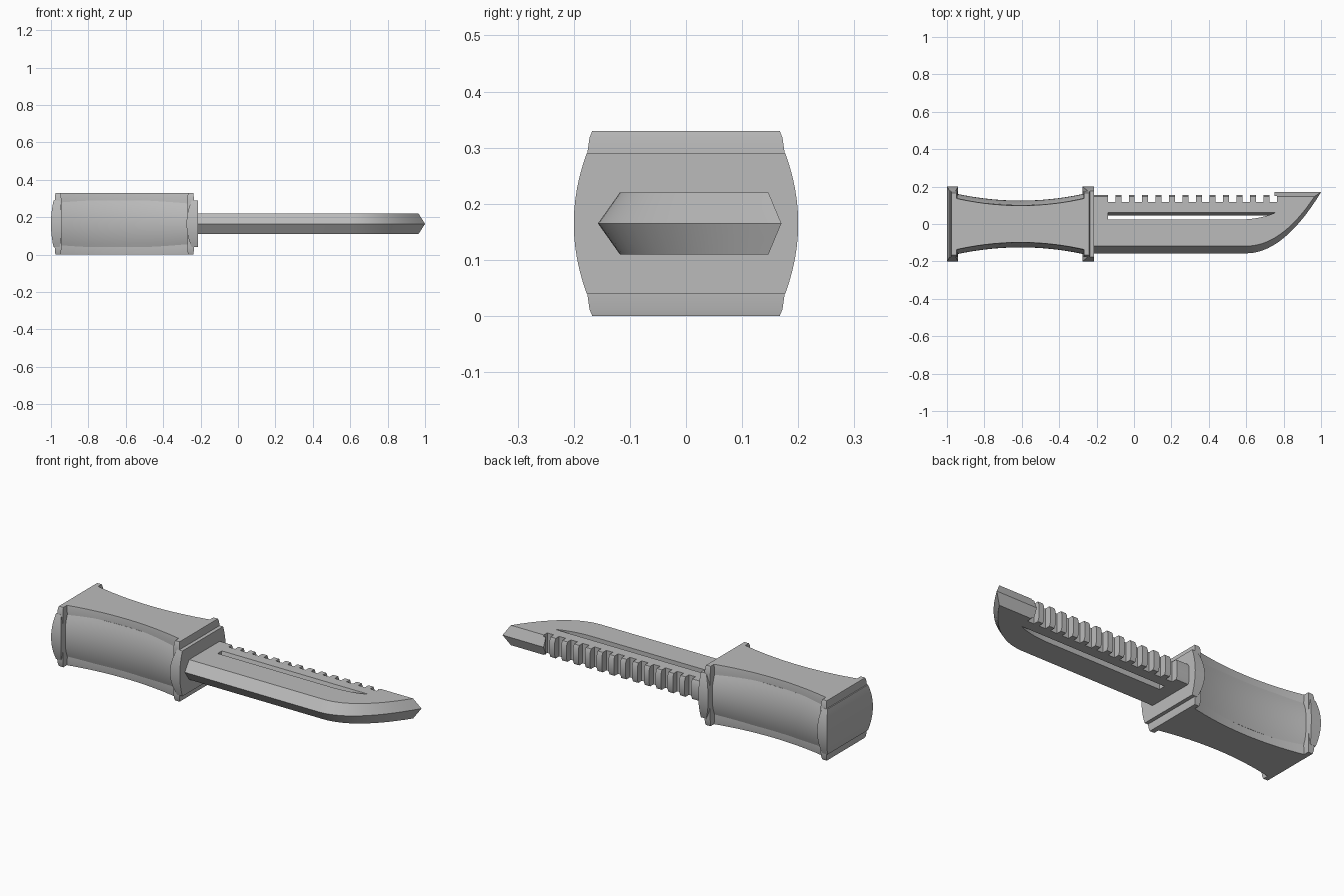
import bpy
import bmesh

cube = bpy.data.objects.get("Cube")
if cube:
    bpy.data.objects.remove(cube, do_unlink=True)

grey = bpy.data.materials.new("plain_grey")
grey.use_nodes = True
grey.diffuse_color = (0.5, 0.5, 0.5, 1)
grey.node_tree.nodes["Principled BSDF"].inputs["Base Color"].default_value = (0.5, 0.5, 0.5, 1)

MID = 0.165  # height of the symmetry plane


def loft(name, layers):
    """Solid through a stack of (z, outline) layers with equal point counts."""
    bm = bmesh.new()
    rings = [[bm.verts.new((x, y, z)) for x, y in outline] for z, outline in layers]
    n = len(rings[0])
    for low, high in zip(rings, rings[1:]):
        for i in range(n):
            j = (i + 1) % n
            bm.faces.new((low[i], low[j], high[j], high[i]))
    bm.faces.new(rings[0][::-1])
    bm.faces.new(rings[-1])
    bmesh.ops.recalc_face_normals(bm, faces=bm.faces)
    mesh = bpy.data.meshes.new(name)
    bm.to_mesh(mesh)
    bm.free()
    mesh.materials.append(grey)
    obj = bpy.data.objects.new(name, mesh)
    bpy.context.collection.objects.link(obj)
    return obj


def activate(obj):
    bpy.ops.object.select_all(action="DESELECT")
    obj.select_set(True)
    bpy.context.view_layer.objects.active = obj


def smooth(obj):
    activate(obj)
    bpy.ops.object.shade_smooth_by_angle(angle=0.5)


def cut(obj, cutter):
    cutter.hide_render = True
    mod = obj.modifiers.new("cut", "BOOLEAN")
    mod.operation = "DIFFERENCE"
    mod.solver = "EXACT"
    mod.object = cutter
    activate(obj)
    bpy.ops.object.modifier_apply(modifier=mod.name)
    bpy.data.objects.remove(cutter, do_unlink=True)


def bezier(a, b, c, steps=14):
    pts = []
    for i in range(steps + 1):
        t = i / steps
        pts.append(tuple((1 - t) ** 2 * p + 2 * t * (1 - t) * q + t * t * r
                         for p, q, r in zip(a, b, c)))
    return pts


def grip_outline(left, right, flange, width, shoulder, waist, steps=20):
    """Waisted outline with a raised flange at each end, mirrored in y."""
    a, b = left + flange, right - flange
    side = [(left, width), (a, width)]
    for i in range(steps + 1):
        u = 2 * i / steps - 1
        side.append((a + (b - a) * i / steps, waist + (shoulder - waist) * u * u))
    side += [(b, width), (right, width)]
    return side + [(x, -y) for x, y in reversed(side)]


# Handle body, its sides bulging towards mid height
layers = []
for i in range(13):
    t = i / 6 - 1
    d = 0.023 * t * t
    layers.append((MID + 0.125 * t, grip_outline(
        -1 + 0.6 * d, -0.215, 0.06 - 1.2 * d, 0.2 - d, 0.16 - d, 0.125 - d)))
smooth(loft("handle_body", layers))

# Narrower core that shows as a raised plate above and below the body
layers = []
for z, d in ((0, 0.009), (0.012, 0.004), (0.04, 0), (0.29, 0), (0.318, 0.004), (0.33, 0.009)):
    layers.append((z, grip_outline(
        -0.98 + d * 0.5, -0.235 - d * 0.5, 0.036 - d, 0.176 - d, 0.139 - d * 0.3, 0.101 - d * 0.3)))
smooth(loft("handle_plates", layers))


# Blade, bevelled to a ridge at mid height
def blade_outline(edge, bend, tip, spine):
    return [(-0.24, spine), (-0.24, edge)] + bezier((0.6, edge), (bend, edge), (tip, spine))


flat = blade_outline(-0.118, 0.79, 0.965, 0.147)
ridge = blade_outline(-0.157, 0.8, 1.0, 0.17)
blade = loft("blade", [(0.11, flat), (MID, ridge), (0.22, flat)])

# Saw teeth along the spine, cut by one comb shape
comb = [(-0.3, 0.155)]
gap, tooth, count = 0.04, 0.032, 13
for i in range(count):
    x = -0.14 + i * (gap + tooth)
    comb += [(x, 0.155), (x, 0.117), (x + gap, 0.117)]
    if i < count - 1:
        comb.append((x + gap, 0.155))
comb += [(0.764, 0.15), (0.75, 0.15), (0.75, 0.3), (-0.3, 0.3)]
cut(blade, loft("teeth_cutter", [(0, comb), (0.33, comb)]))


# Long slot through the blade with a ridged upper wall
def slot_outline(top, end):
    return [(-0.14, top), (-0.14, 0.023)] + bezier((0.56, 0.023), (0.68, 0.026), (end, top), 8)


wide, narrow = slot_outline(0.063, 0.76), slot_outline(0.045, 0.72)
cut(blade, loft("slot_cutter", [(0.1, wide), (MID, narrow), (0.23, wide)]))
smooth(blade)
